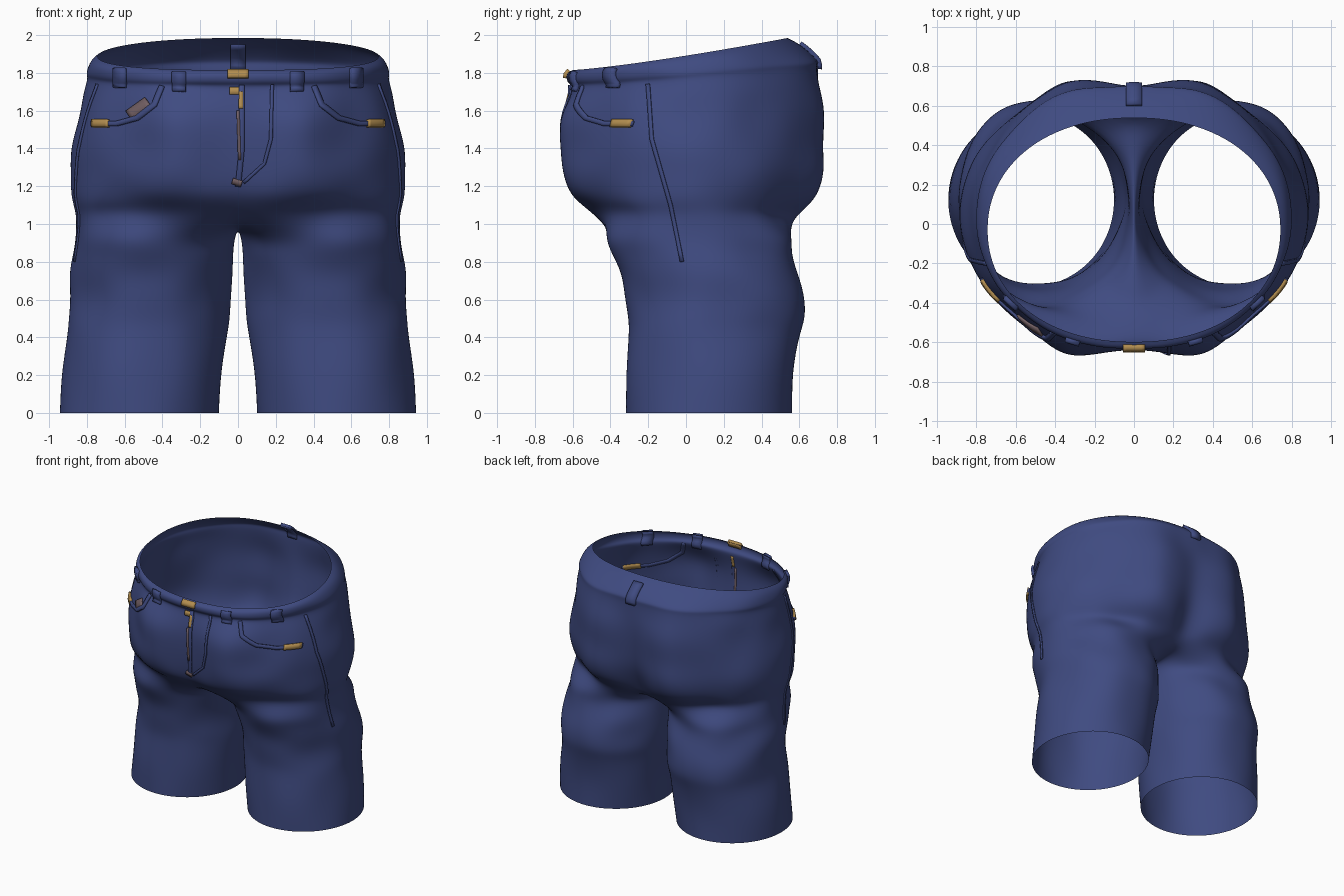
import bpy, math
from mathutils import Vector, noise
from mathutils.bvhtree import BVHTree

if "Cube" in bpy.data.objects:
    bpy.data.objects.remove(bpy.data.objects["Cube"])


def material(name, rgb):
    m = bpy.data.materials.new(name)
    m.use_nodes = True
    m.diffuse_color = (*rgb, 1)
    bsdf = m.node_tree.nodes["Principled BSDF"]
    bsdf.inputs["Base Color"].default_value = (*rgb, 1)
    bsdf.inputs["Roughness"].default_value = 0.9
    return m


DENIM = material("denim blue", (0.050, 0.070, 0.220))
GOLD = material("gold thread", (0.45, 0.27, 0.08))
BROWN = material("faded brown", (0.17, 0.115, 0.125))


def mesh_object(name, verts, faces, mat):
    me = bpy.data.meshes.new(name)
    me.from_pydata(verts, [], faces)
    me.update()
    me.materials.append(mat)
    for p in me.polygons:
        p.use_smooth = True
    ob = bpy.data.objects.new(name, me)
    bpy.context.collection.objects.link(ob)
    return ob


OUTER, INNER = 24, 12      # segments round the outside, and along the inseam


def crumple(p, amount):
    """Push a point in or out a little, like creased cloth."""
    if p.x < 0.03:
        return p
    out = Vector((p.x - 0.3, p.y - 0.05, 0)).normalized()
    return p + out * amount * noise.noise(Vector((p.x * 4, p.y * 4, p.z * 6)))


def hip_ring(z_front, z_back, rx, y_front, y_back, bulge, cleft=0.0):
    """Half outline from the front centre, round the side, to the back centre."""
    ring = []
    for i in range(OUTER + 1):
        a = math.pi * (i / OUTER - 0.5)
        s, c = math.sin(a), max(math.cos(a), 0.0)
        x = rx * c ** 0.92 if 0 < i < OUTER else 0.0
        k = (1 + math.copysign(abs(s) ** 0.95, s)) / 2
        y = y_front + (y_back - y_front) * k
        y += s * bulge * math.exp(-((x - 0.36) / 0.2) ** 2)
        if s > 0:
            y -= cleft * math.exp(-(x / 0.07) ** 2)
        z = z_front + (z_back - z_front) * k ** 1.25
        ring.append(Vector((x, y, z)))
    return ring


def leg_ring(z, x_in, x_out, y_front, y_back):
    """Closed loop: outer arc first, then the inside of the thigh."""
    half = math.radians(130)
    angles = [-half + 2 * half * i / OUTER for i in range(OUTER + 1)]
    angles += [half + (2 * math.pi - 2 * half) * i / INNER for i in range(1, INNER)]
    cx, cy = (x_in + x_out) / 2, (y_front + y_back) / 2
    rx, ry = (x_out - x_in) / 2, (y_back - y_front) / 2
    return [Vector((cx + rx * math.cos(a), cy + ry * math.sin(a), z)) for a in angles]


# Hips and waistband, from the rim downward
hips = [hip_ring(*r) for r in (
    (1.815, 1.985, 0.745, -0.60, 0.54, 0),
    (1.80, 1.95, 0.785, -0.635, 0.61, 0),
    (1.745, 1.86, 0.81, -0.63, 0.71, 0.01),
    (1.735, 1.845, 0.79, -0.60, 0.70, 0.01),
    (1.66, 1.74, 0.815, -0.62, 0.70, 0.05),
    (1.55, 1.60, 0.845, -0.635, 0.70, 0.09, 0.01),
    (1.40, 1.42, 0.875, -0.63, 0.70, 0.07, 0.03),
    (1.28, 1.28, 0.89, -0.62, 0.70, 0.08, 0.06),
    (1.17, 1.15, 0.89, -0.59, 0.65, 0.08, 0.08),
    (1.11, 1.08, 0.88, -0.54, 0.60, 0.05, 0.06),
)]

# Crotch loop: lowest hip outline closed by the seam between the legs
crotch = hip_ring(1.05, 1.03, 0.87, -0.47, 0.56, 0.03, 0.03)
back, front = crotch[-1], crotch[0]
for i in range(1, INNER):
    t = i / INNER
    p = back.lerp(front, t)
    p.z -= 0.07 * math.sin(math.pi * t)
    crotch.append(p)

# Legs, with a slack fold behind the knee
legs = [leg_ring(*r) for r in (
    (0.93, 0.016, 0.87, -0.43, 0.56),
    (0.85, 0.025, 0.875, -0.39, 0.56),
    (0.74, 0.035, 0.895, -0.345, 0.60),
    (0.62, 0.045, 0.90, -0.33, 0.635),
    (0.50, 0.055, 0.90, -0.315, 0.635),
    (0.42, 0.06, 0.905, -0.31, 0.60),
    (0.22, 0.08, 0.925, -0.315, 0.58),
    (0.0, 0.10, 0.945, -0.32, 0.565),
)]

rings = hips + [crotch] + legs
verts, starts = [], []
for n, ring in enumerate(rings):
    starts.append(len(verts))
    amount = 0.0 if n in (0, len(rings) - 1) else 0.03 if n > 4 else 0.018
    verts += [crumple(p, amount) for p in ring]
faces = []
for n in range(len(rings) - 1):
    hi, lo = starts[n], starts[n + 1]
    size = len(rings[n])
    closed = size > OUTER + 1
    for i in range(size if closed else OUTER):
        j = (i + 1) % size
        faces.append((lo + i, lo + j, hi + j, hi + i))

trousers = mesh_object("trousers", verts, faces, DENIM)
mirror = trousers.modifiers.new("mirror", "MIRROR")
mirror.merge_threshold = 0.002
smooth = trousers.modifiers.new("smooth", "SUBSURF")
smooth.levels = smooth.render_levels = 2

bpy.context.view_layer.update()
surface = BVHTree.FromObject(trousers, bpy.context.evaluated_depsgraph_get())


def project(u, z, side):
    """Drop a point on the cloth; side is front, back, left or right."""
    origin, ray = {
        "front": (Vector((u, -3, z)), Vector((0, 1, 0))),
        "back": (Vector((u, 3, z)), Vector((0, -1, 0))),
        "left": (Vector((3, u, z)), Vector((-1, 0, 0))),
        "right": (Vector((-3, u, z)), Vector((1, 0, 0))),
    }[side]
    hit, normal, _, _ = surface.ray_cast(origin, ray)
    if hit is None:
        return None
    if normal.dot(ray) > 0:
        normal = -normal
    return hit + normal * 0.005


def ribbon(name, path, width, mat, side="front", thick=0.009):
    """Strip of cloth or thread laid along a path on the surface."""
    pts = [Vector(p) for p in path]
    line = [a.lerp(b, k / 6) for a, b in zip(pts, pts[1:]) for k in range(6)] + [pts[-1]]
    rows = []
    for i, p in enumerate(line):
        d = (line[min(i + 1, len(line) - 1)] - line[max(i - 1, 0)]).normalized()
        across = Vector((-d.y, d.x)) * width / 2
        row = [project(*(p + across * k), side) for k in (-1, 0, 1)]
        if None not in row:
            rows.append(row)
    fs = []
    for i in range(len(rows) - 1):
        for k in range(2):
            a = i * 3 + k
            fs.append((a, a + 1, a + 4, a + 3))
    ob = mesh_object(name, [v for r in rows for v in r], fs, mat)
    solid = ob.modifiers.new("thickness", "SOLIDIFY")
    solid.thickness, solid.offset = thick, 0


# Fly: front edge, curved stitching, gold and brown thread
ribbon("fly_edge", [(0.02, 1.74), (0.02, 1.4), (0.0, 1.2)], 0.03, DENIM)
ribbon("fly_stitching", [(0.18, 1.74), (0.175, 1.45), (0.14, 1.32), (0.03, 1.22)], 0.018, DENIM)
ribbon("fly_thread_top", [(-0.045, 1.705), (0.025, 1.705)], 0.04, GOLD)
ribbon("fly_thread_side", [(0.015, 1.70), (0.015, 1.61)], 0.022, GOLD, thick=0.016)
ribbon("fly_thread_lower", [(0.0, 1.6), (0.008, 1.34)], 0.016, BROWN, thick=0.016)
ribbon("fly_tack", [(-0.03, 1.23), (0.02, 1.215)], 0.03, BROWN, thick=0.016)
ribbon("waist_button", [(-0.055, 1.79), (0.055, 1.79)], 0.035, GOLD, thick=0.03)

# Paired pockets, rivets, belt loops and side seams
for s, side in ((1, "left"), (-1, "right")):
    ribbon(side + "_pocket_edge",
           [(s * x, z) for x, z in ((0.40, 1.73), (0.44, 1.63), (0.53, 1.56), (0.64, 1.53), (0.77, 1.53))],
           0.025, DENIM, thick=0.016)
    ribbon(side + "_pocket_rivet", [(s * 0.68, 1.532), (s * 0.765, 1.532)], 0.04, GOLD, thick=0.022)
    ribbon(side + "_front_loop", [(s * 0.31, 1.80), (s * 0.31, 1.70)], 0.07, DENIM, thick=0.03)
    ribbon(side + "_hip_loop", [(s * 0.62, 1.82), (s * 0.62, 1.72)], 0.06, DENIM, thick=0.03)
    ribbon(side + "_outseam", [(-0.2, 1.74), (-0.18, 1.45), (-0.08, 1.1), (-0.02, 0.8)],
           0.02, DENIM, side)
ribbon("faded_patch", [(-0.57, 1.57), (-0.47, 1.64)], 0.065, BROWN, thick=0.012)
ribbon("back_loop", [(0, 1.95), (0, 1.82)], 0.08, DENIM, "back", 0.03)
